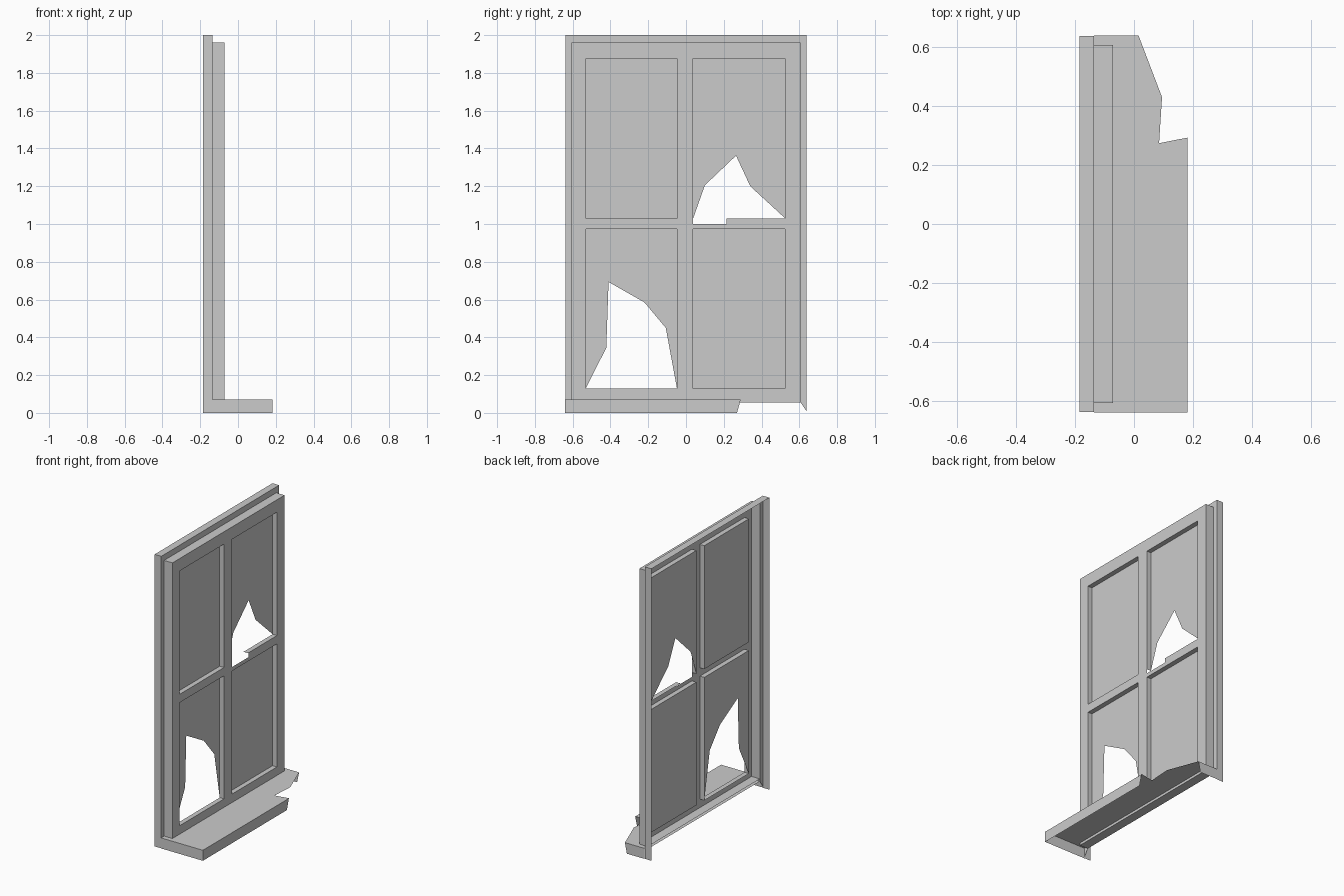
import bpy, bmesh
from mathutils import Vector

if "Cube" in bpy.data.objects:
    bpy.data.objects.remove(bpy.data.objects["Cube"])

# Depth planes (x) and opening edges
BACK, STEP, FRONT, GLASS = -0.185, -0.135, -0.072, -0.105
LEFT, RIGHT = (-0.53, -0.048), (0.038, 0.525)
LOWER, UPPER = (0.13, 0.973), (1.03, 1.875)


def sheet(name, faces):
    """Open shell from (points, facing direction) pairs."""
    bm = bmesh.new()
    for pts, facing in faces:
        f = bm.faces.new([bm.verts.new(p) for p in pts])
        f.normal_update()
        if f.normal.dot(Vector(facing)) < 0:
            f.normal_flip()
    bmesh.ops.remove_doubles(bm, verts=bm.verts, dist=1e-4)
    bmesh.ops.dissolve_limit(bm, angle_limit=0.01, verts=bm.verts, edges=bm.edges)
    me = bpy.data.meshes.new(name)
    bm.to_mesh(me)
    bm.free()
    ob = bpy.data.objects.new(name, me)
    bpy.context.collection.objects.link(ob)
    return ob


def at(x, pts):
    return [(x, y, z) for y, z in pts]


def wall(a, b, x0, x1):
    return [(x0, *a), (x0, *b), (x1, *b), (x1, *a)]


def rect(y, z):
    return [(y[0], z[0]), (y[1], z[0]), (y[1], z[1]), (y[0], z[1])]


X, UP = (1, 0, 0), (0, 0, 1)

# Outer casing: mitred flange with side and top returns, open at the back
O, I, T = 0.638, 0.607, 1.96
casing = [(at(STEP, [(-O, 2), (O, 2), (I, T), (-I, T)]), X),
          (wall((-O, 2), (O, 2), BACK, STEP), UP)]
for s in (-1, 1):
    casing.append((at(STEP, [(s*O, 2), (s*O, 0.008), (s*I, 0.055), (s*I, T)]), X))
    casing.append((wall((s*O, 0), (s*O, 2), BACK, STEP), (0, s, 0)))
sheet("outer_casing", casing)

# Sash: front face as a grid with four openings and a chipped middle rail
ys = [-I, *LEFT, RIGHT[0], 0.215, RIGHT[1], I]
zs = [0.055, *LOWER, 1.0, *UPPER, T]
sash = []
for y0, y1 in zip(ys, ys[1:]):
    for z0, z1 in zip(zs, zs[1:]):
        cy, cz = (y0 + y1) / 2, (z0 + z1) / 2
        in_y = any(a < cy < b for a, b in (LEFT, RIGHT))
        in_z = any(a < cz < b for a, b in (LOWER, UPPER))
        chip = RIGHT[0] < cy < 0.215 and 1.0 < cz < 1.03
        if not (in_y and in_z) and not chip:
            sash.append((at(FRONT, rect((y0, y1), (z0, z1))), X))
# Outer returns of the sash
for a, b, n in [((-I, 0.055), (-I, T), (0, -1, 0)), ((I, 0.055), (I, T), (0, 1, 0)),
                ((-I, T), (I, T), UP), ((-I, 0.055), (I, 0.055), (0, 0, -1))]:
    sash.append((wall(a, b, STEP, FRONT), n))
# Reveals of the openings
for y in (LEFT, RIGHT):
    for z in (LOWER, UPPER):
        start = 0.21 if (y, z) == (RIGHT, UPPER) else y[0]
        sash += [(wall((start, z[0]), (y[1], z[0]), GLASS, FRONT), UP),
                 (wall((y[0], z[1]), (y[1], z[1]), GLASS, FRONT), (0, 0, -1)),
                 (wall((y[0], z[0]), (y[0], z[1]), GLASS, FRONT), (0, 1, 0)),
                 (wall((y[1], z[0]), (y[1], z[1]), GLASS, FRONT), (0, -1, 0))]
sheet("sash", sash)

# Panes: two whole, two broken
sheet("pane_upper_left", [(at(GLASS, rect(LEFT, UPPER)), X)])
sheet("pane_lower_right", [(at(GLASS, rect(RIGHT, LOWER)), X)])
crack_a = [(0.10, 1.205), (0.265, 1.362), (0.34, 1.2)]
crack_b = [(-0.422, 0.345), (-0.41, 0.693), (-0.22, 0.585), (-0.107, 0.45)]
for name, y, z, crack in [("broken_pane_upper_right", RIGHT, UPPER, crack_a),
                          ("broken_pane_lower_left", LEFT, LOWER, crack_b)]:
    outline = [(y[0], z[0]), *crack, (y[1], z[0]), (y[1], z[1]), (y[0], z[1])]
    sheet(name, [(at(GLASS, outline), X)])

# Sill: broken top board with front and end faces, open underneath
H, W, E = 0.072, 0.64, 0.182
top = [(STEP, -W), (E, -W), (E, 0.293), (0.085, 0.274), (0.095, 0.43), (0.015, W), (STEP, W)]
sheet("sill", [
    ([(x, y, H) for x, y in top], UP),
    (at(E, [(-W, 0), (0.27, 0), (0.29, H), (-W, H)]), X),
    ([(STEP, -W, 0), (E, -W, 0), (E, -W, H), (STEP, -W, H)], (0, -1, 0)),
    ([(STEP, W, 0), (0.0, W, 0), (0.015, W, H), (STEP, W, H)], (0, 1, 0)),
])
